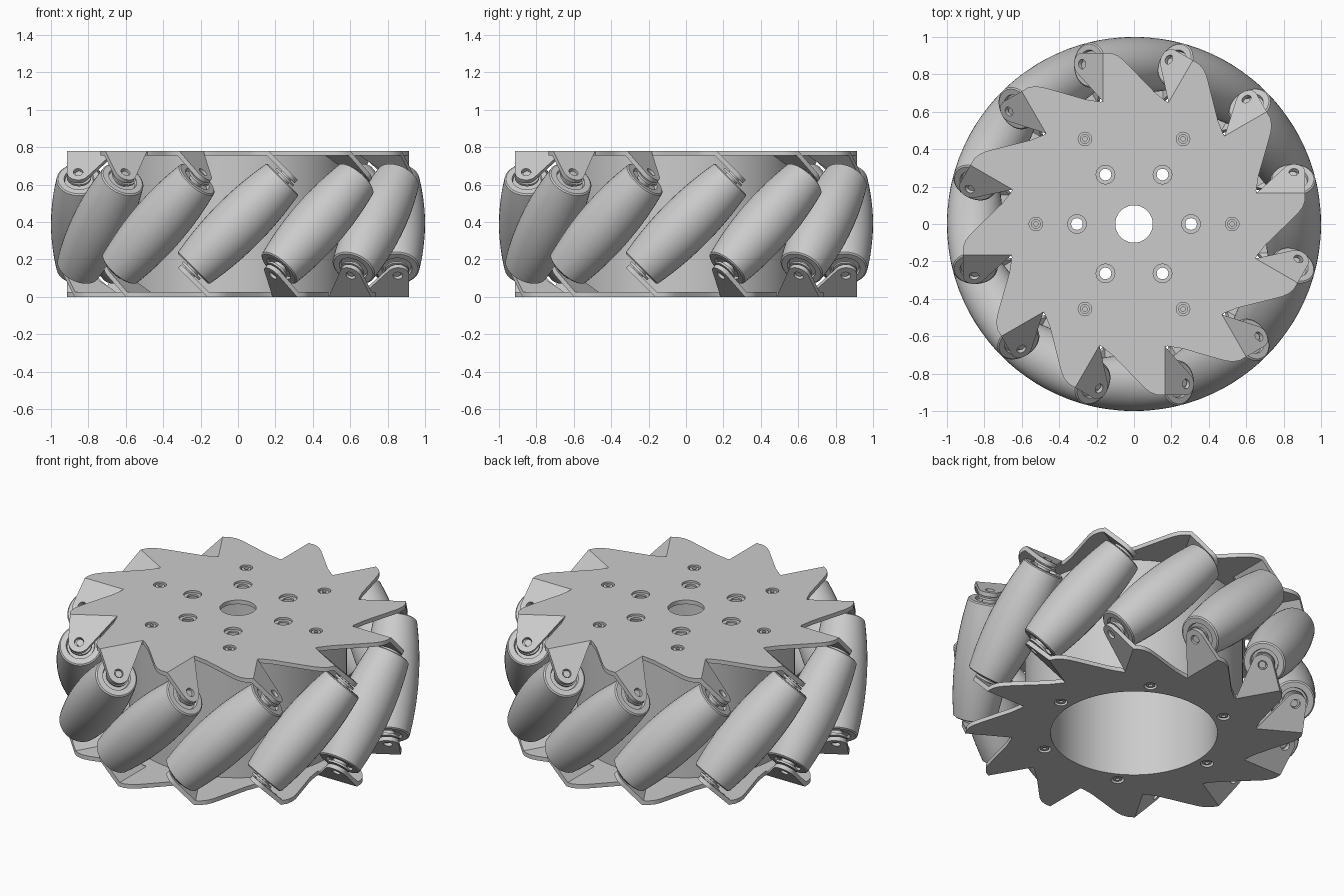
import bpy, bmesh
from math import sin, cos, pi, radians, sqrt
from mathutils import Matrix, Vector

cube = bpy.data.objects.get("Cube")
if cube:
    bpy.data.objects.remove(cube, do_unlink=True)

COUNT = 12          # rollers around the wheel
HEIGHT = 0.78
MID = HEIGHT / 2
AXIS_R = 0.85       # distance from wheel axis to roller axis
THICK = 0.025       # sheet thickness
BEND_X = 0.165      # where each tab folds away from its plate
NOTCH_Y, RIM_Y = -0.655, -0.915

grey = bpy.data.materials.new("light_grey")
grey.use_nodes = True
GREY = (0.6, 0.6, 0.6, 1)
grey.diffuse_color = GREY
bsdf = next(n for n in grey.node_tree.nodes if n.type == 'BSDF_PRINCIPLED')
bsdf.inputs["Base Color"].default_value = GREY


def finish(mesh):
    mesh.materials.clear()
    mesh.materials.append(grey)
    mesh.shade_smooth()
    mesh.set_sharp_from_angle(angle=radians(30))
    return mesh


def place(name, mesh, matrix=Matrix()):
    obj = bpy.data.objects.new(name, mesh)
    bpy.context.collection.objects.link(obj)
    obj.matrix_world = matrix
    return obj


def circle(x, y, r, n=32):
    return [(x + r * cos(2 * pi * i / n), y + r * sin(2 * pi * i / n)) for i in range(n)]


def ring_of(radius, r):
    """Six small circles spaced evenly around the wheel axis."""
    return [circle(radius * cos(k * pi / 3), radius * sin(k * pi / 3), r, 24) for k in range(6)]


def sheet(name, loops, thick, top=0.0):
    """Flat extruded part; loops inside the outline become holes."""
    curve = bpy.data.curves.new(name, 'CURVE')
    curve.dimensions = '2D'
    curve.fill_mode = 'BOTH'
    curve.extrude = thick / 2
    for loop in loops:
        spline = curve.splines.new('POLY')
        spline.points.add(len(loop) - 1)
        for point, (x, y) in zip(spline.points, loop):
            point.co = (x, y, 0, 1)
        spline.use_cyclic_u = True
    temp = bpy.data.objects.new(name, curve)
    bpy.context.collection.objects.link(temp)
    bpy.context.view_layer.update()
    mesh = bpy.data.meshes.new_from_object(temp.evaluated_get(bpy.context.evaluated_depsgraph_get()))
    bpy.data.objects.remove(temp, do_unlink=True)
    bpy.data.curves.remove(curve)
    bm = bmesh.new()
    bm.from_mesh(mesh)
    bmesh.ops.remove_doubles(bm, verts=bm.verts, dist=1e-5)
    bmesh.ops.translate(bm, verts=bm.verts, vec=(0, 0, top - thick / 2))
    bmesh.ops.recalc_face_normals(bm, faces=bm.faces)
    bm.to_mesh(mesh)
    bm.free()
    return finish(mesh)


def lathe(name, profile, steps=40):
    """Revolve (radius, z) points about local z."""
    bm = bmesh.new()
    verts = [bm.verts.new((r, 0, z)) for r, z in profile]
    edges = [bm.edges.new(pair) for pair in zip(verts, verts[1:])]
    bmesh.ops.spin(bm, geom=verts + edges, axis=(0, 0, 1), cent=(0, 0, 0),
                   angle=2 * pi, steps=steps, use_duplicate=False)
    bmesh.ops.remove_doubles(bm, verts=bm.verts, dist=1e-5)
    bmesh.ops.recalc_face_normals(bm, faces=bm.faces)
    mesh = bpy.data.meshes.new(name)
    bm.to_mesh(mesh)
    bm.free()
    return finish(mesh)


# Toothed plate outline, one tooth per roller
tooth = [(-0.172, NOTCH_Y), (-0.11, -0.705), (0.03, -0.85), (0.06, -0.88), (0.09, -0.902),
         (0.125, RIM_Y), (BEND_X, RIM_Y), (BEND_X, NOTCH_Y)]
outline = []
for k in range(COUNT):
    turn = Matrix.Rotation(2 * pi * k / COUNT, 2)
    outline += [tuple(turn @ Vector(p)) for p in tooth]

flip = Matrix.Translation((0, 0, MID)) @ Matrix.Rotation(pi, 4, 'Y') @ Matrix.Translation((0, 0, -MID))
screw_holes = ring_of(0.525, 0.036)
top_loops = [outline, circle(0, 0, 0.1, 48)] + ring_of(0.305, 0.05) + screw_holes
place("top_plate", sheet("top_plate", top_loops, THICK, HEIGHT))
bottom_loops = [outline, circle(0, 0, 0.46, 96)] + screw_holes
place("bottom_plate", sheet("bottom_plate", bottom_loops, THICK, HEIGHT), flip)

# Hollow drum joining the plates
drum = [circle(0, 0, 0.6, 96), circle(0, 0, 0.46, 96)]
place("drum", sheet("drum", drum, HEIGHT - 2 * THICK, HEIGHT - THICK))

# Folded tab with a round end and an axle hole
HOLE_U, HOLE_Y, TIP_R = 0.16, -0.855, 0.06
tab = [(0, NOTCH_Y), (0, RIM_Y)]
for i in range(13):
    a = radians(-90 + 142 * i / 12)
    tab.append((HOLE_U + TIP_R * cos(a), HOLE_Y + TIP_R * sin(a)))
tab_mesh = sheet("tab", [tab, circle(HOLE_U, HOLE_Y, 0.026, 20)], THICK)
tab_fold = Matrix.Translation((BEND_X, 0, HEIGHT)) @ Matrix.Rotation(pi / 4, 4, 'Y')

# Barrel roller whose bulge follows the wheel's outer cylinder
HALF = 0.335
barrel = []
for i in range(-10, 11):
    t = HALF * 0.93 * i / 10
    rho = sqrt(AXIS_R ** 2 + t * t / 2)
    s = t / sqrt(2) / rho
    gap = 1 - rho
    barrel.append((gap * sqrt(1 - s * s / 2), t + gap * s / sqrt(2)))
end_r, end_z = barrel[-1]
cap = [(end_r - 0.008, end_z + 0.006), (0.08, end_z + 0.006), (0.075, end_z - 0.01), (0, end_z - 0.01)]
profile = [(r, -z) for r, z in reversed(cap)] + barrel + cap
roller_mesh = lathe("roller", profile)

# Stepped axle and spacers at both roller ends
steps = [(0.04, 0.325), (0.04, 0.348), (0.065, 0.348), (0.065, 0.36), (0.035, 0.36),
         (0.035, 0.367), (0.02, 0.367), (0.02, 0.378), (0, 0.378)]
axle_mesh = lathe("axle", [(r, -z) for r, z in reversed(steps)] + steps, 24)
roller_pose = Matrix.Translation((0, -AXIS_R, MID)) @ Matrix.Rotation(pi / 4, 4, 'Y')

for k in range(COUNT):
    turn = Matrix.Rotation(2 * pi * k / COUNT, 4, 'Z')
    place(f"roller_{k + 1}", roller_mesh, turn @ roller_pose)
    place(f"axle_{k + 1}", axle_mesh, turn @ roller_pose)
    place(f"top_tab_{k + 1}", tab_mesh, turn @ tab_fold)
    place(f"bottom_tab_{k + 1}", tab_mesh, turn @ flip @ tab_fold)

# Recessed screws in both plates, and stepped collars in the hub holes
screw_mesh = lathe("screw", [(0, -0.016), (0.012, -0.016), (0.012, -0.006), (0.026, -0.006), (0.026, -0.03)], 20)
collar_mesh = sheet("collar", [circle(0, 0, 0.051), circle(0, 0, 0.031)], 0.012, -0.013)
for k in range(6):
    a = k * pi / 3
    seat = Matrix.Translation((0.525 * cos(a), 0.525 * sin(a), HEIGHT))
    place(f"top_screw_{k + 1}", screw_mesh, seat)
    place(f"bottom_screw_{k + 1}", screw_mesh, flip @ seat)
    place(f"hub_collar_{k + 1}", collar_mesh, Matrix.Translation((0.305 * cos(a), 0.305 * sin(a), HEIGHT)))
